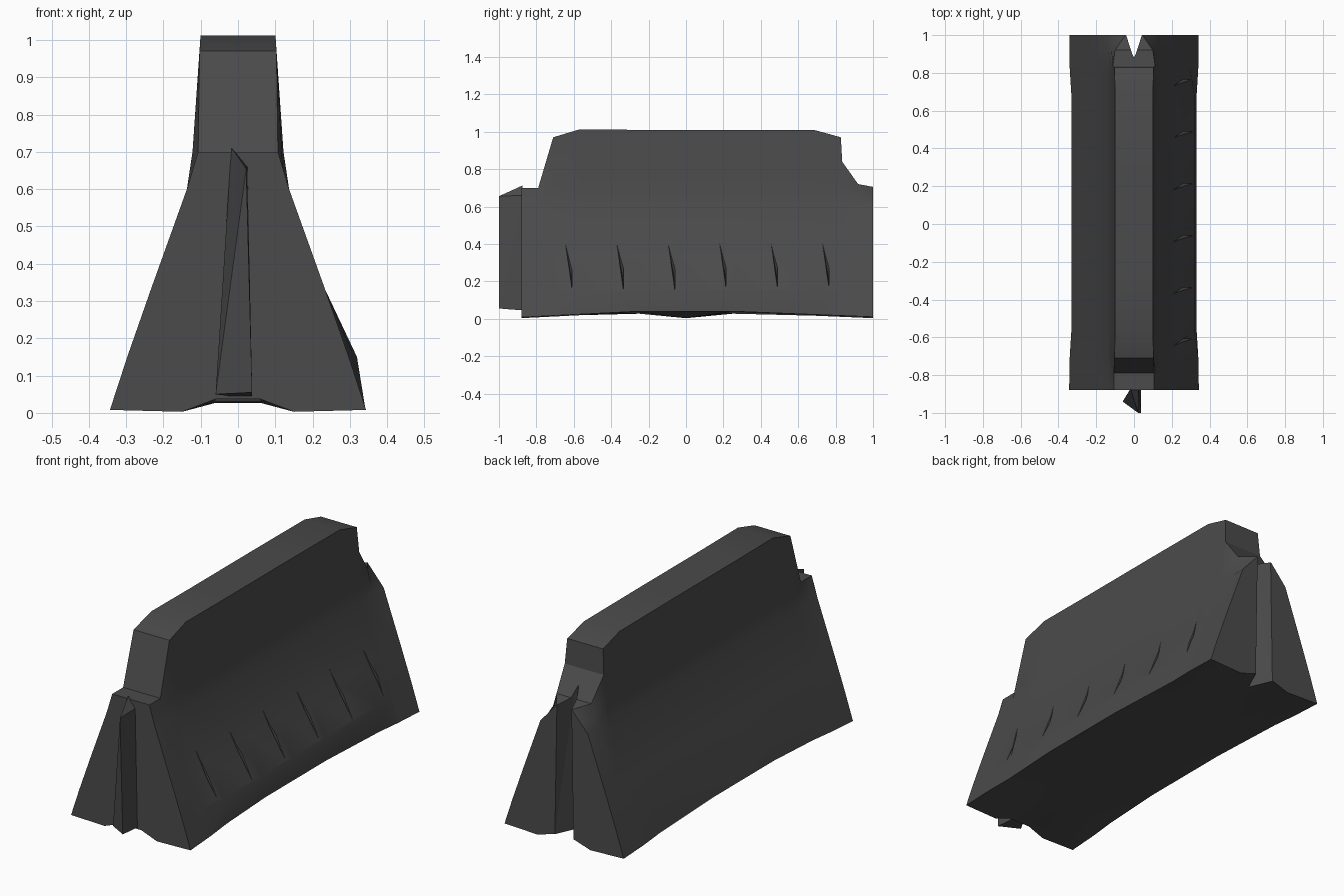
import bpy, bmesh, math

if "Cube" in bpy.data.objects:
    bpy.data.objects.remove(bpy.data.objects["Cube"])

DARK = bpy.data.materials.new("dark_plastic")
DARK.diffuse_color = (.07, .07, .07, 1)
DARK.use_nodes = True
DARK.node_tree.nodes["Principled BSDF"].inputs["Base Color"].default_value = DARK.diffuse_color


def make_object(name, bm):
    bmesh.ops.recalc_face_normals(bm, faces=bm.faces)
    mesh = bpy.data.meshes.new(name)
    bm.to_mesh(mesh)
    bm.free()
    mesh.materials.append(DARK)
    ob = bpy.data.objects.new(name, mesh)
    bpy.context.collection.objects.link(ob)
    return ob


def hull(bm, points):
    verts = [bm.verts.new(p) for p in points]
    bmesh.ops.convex_hull(bm, input=verts)


def interp(table, t):
    for (a, va), (b, vb) in zip(table, table[1:]):
        if t <= b:
            return va + (vb - va) * max(0, t - a) / (b - a)
    return table[-1][1]


# Barrier body: cross-sections lofted along y, (y, top height)
STATIONS = [(-.88, .70), (-.79, .70), (-.71, .97), (-.57, 1.012), (-.25, 1.01),
            (0, 1.01), (.25, 1.01), (.69, 1.008), (.828, .97), (.835, .84),
            (.92, .72), (1.0, .705)]
WIDTH = [(0, .346), (.15, .297), (.33, .234), (.6, .137), (.7, .122), (.97, .103), (1.02, .10)]
EDGE_Z = [(-.88, .008), (-.25, .04), (.25, .04), (1.0, .01)]
CENTRE_Z = [(-.88, .045), (-.25, .035), (.25, .035), (1.0, .04)]
INNER_Z = [(-.88, .003), (-.25, .035), (0, .003), (.25, .035), (1.0, .003)]
# Narrower tops on the low end shoulders: y -> (neck half width, top half width)
NARROW = {-.88: (.12, .107), -.79: (.12, .107), .92: (.12, .10), 1.0: (.093, .045)}


def section(y, top):
    neck = .70 if top > .8 else .65
    middle = -.6 < y < .8
    right, left = [], []
    for z in (interp(EDGE_Z, y), .15, .33, .6, neck, top):
        w = interp(WIDTH, z)
        if y in NARROW and z >= neck:
            w = NARROW[y][z == top]
        if middle and z < .1:
            w = .332
        bulge = .022 if middle and z == .15 else 0
        right.append((w + bulge, y, z))
        left.append((-w, y, z))
    inner = interp(INNER_Z, y)
    return right + left[::-1] + [(-.15, y, inner), (-.06, y, interp(CENTRE_Z, y) - .008),
                                 (.06, y, interp(CENTRE_Z, y) - .008), (.15, y, inner)]


bm = bmesh.new()
rings = [[bm.verts.new(p) for p in section(y, t)] for y, t in STATIONS]
n = len(rings[0])
for a, b in zip(rings, rings[1:]):
    for i in range(n):
        j = (i + 1) % n
        bm.faces.new((a[i], a[j], b[j], b[i]))
bm.faces.new(rings[0])
bm.faces.new(rings[-1])
bmesh.ops.triangulate(bm, faces=[f for f in bm.faces if len(f.verts) > 4])
body = make_object("barrier_body", bm)

# Cutters: V-shaped joint groove at the back and six tapered drain slits on the right
bm = bmesh.new()
hull(bm, [(0, .88, -.1), (-.062, 1.02, -.1), (.062, 1.02, -.1),
          (0, .88, .9), (-.045, 1.02, .9), (.045, 1.02, .9)])
groove = make_object("groove_cutter", bm)

bm = bmesh.new()
for i in range(6):
    y = -.61 + i * .275
    hull(bm, [(.2, y - .042, .44), (.325, y, .15), (.262, y, .285), (.25, y, .2)])
slits = make_object("slit_cutter", bm)

for cutter in (groove, slits):
    cutter.hide_render = True
    cutter.hide_set(True)
    mod = body.modifiers.new(cutter.name, 'BOOLEAN')
    mod.operation = 'DIFFERENCE'
    mod.solver = 'EXACT'
    mod.object = cutter

# Joint tongue at the front
bm = bmesh.new()
hull(bm, [(-.018, -.875, .712), (.022, -1.0, .655), (.025, -.875, .66),
          (-.06, -.94, .05), (.038, -1.0, .055), (.038, -.875, .045), (-.02, -.875, .045)])
make_object("joint_tongue", bm)

# Smooth the gentle side curvature, keep hard edges
bpy.ops.object.select_all(action='DESELECT')
body.select_set(True)
bpy.context.view_layer.objects.active = body
bpy.ops.object.shade_smooth_by_angle(angle=math.radians(25))
